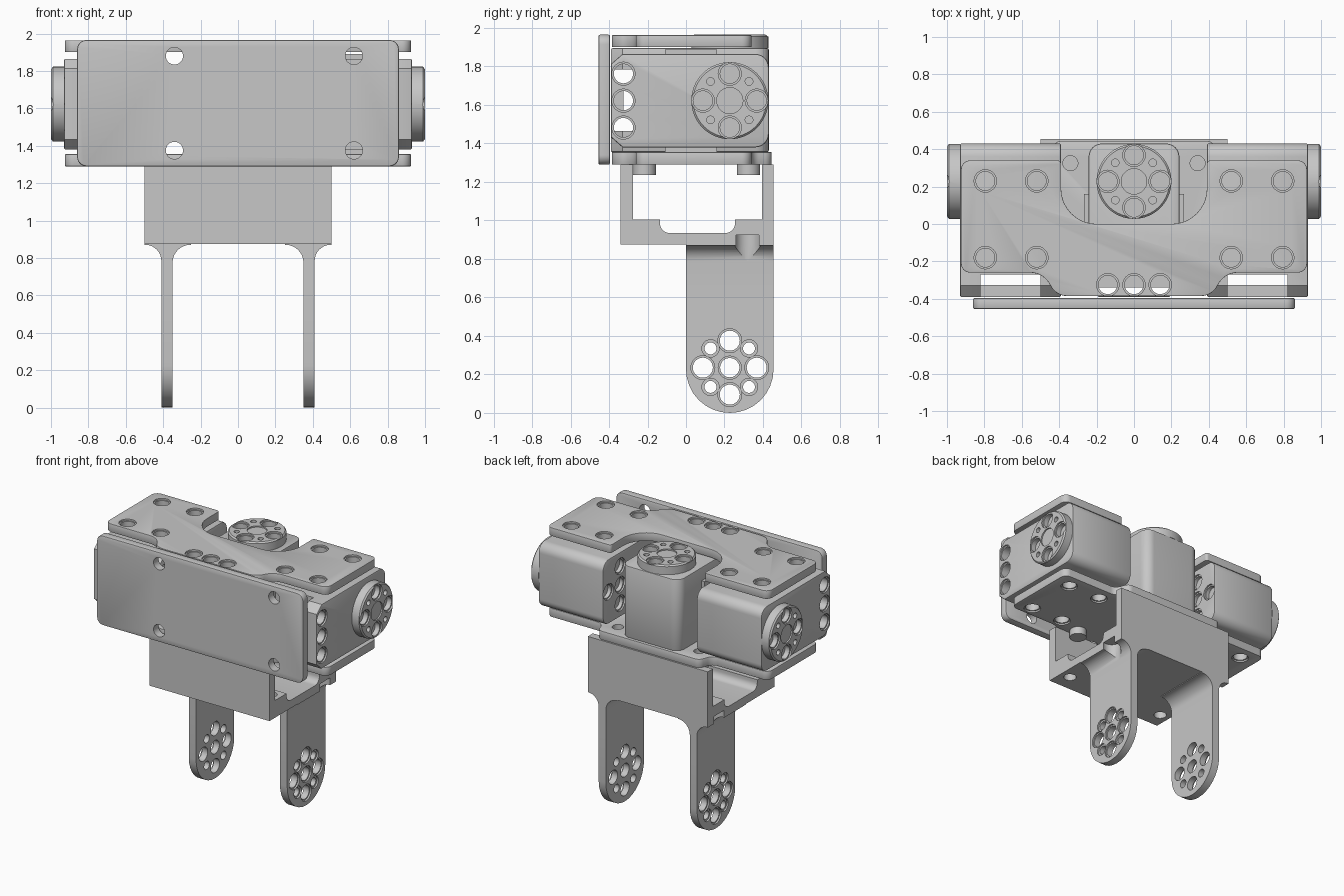
import bpy, bmesh, math
from mathutils import Vector, Matrix

if "Cube" in bpy.data.objects:
    bpy.data.objects.remove(bpy.data.objects["Cube"])

grey = bpy.data.materials.new("machined_grey")
grey.use_nodes = True
grey.diffuse_color = (0.57, 0.57, 0.57, 1)
for node in grey.node_tree.nodes:
    if node.type == 'BSDF_PRINCIPLED':
        node.inputs["Base Color"].default_value = (0.57, 0.57, 0.57, 1)
parts = []


def finish(name, bm):
    bmesh.ops.recalc_face_normals(bm, faces=bm.faces[:])
    mesh = bpy.data.meshes.new(name)
    bm.to_mesh(mesh)
    bm.free()
    mesh.materials.append(grey)
    ob = bpy.data.objects.new(name, mesh)
    bpy.context.collection.objects.link(ob)
    parts.append(ob)
    return ob


def rounded(points, steps=8):
    """Outline with a fillet radius as optional third value."""
    out = []
    flat = [Vector((p[0], p[1], 0)) for p in points]
    for i, p in enumerate(flat):
        r = points[i][2] if len(points[i]) > 2 else 0
        if not r:
            out.append(p)
            continue
        a = (flat[i - 1] - p).normalized()
        b = (flat[(i + 1) % len(flat)] - p).normalized()
        half = a.angle(b) / 2
        d = r / math.tan(half)
        c = p + (a + b).normalized() * r / math.sin(half)
        u, v = (p + a * d - c).normalized(), (p + b * d - c).normalized()
        out += [c + u.slerp(v, k / steps).normalized() * r for k in range(steps + 1)]
    return out


def prism(name, points, plane, lo, hi):
    """Extrude a rounded outline between lo and hi along the third axis."""
    i, j = "xyz".index(plane[0]), "xyz".index(plane[1])
    k = 3 - i - j
    bm = bmesh.new()
    verts = []
    for p in rounded(points):
        co = [0, 0, 0]
        co[i], co[j], co[k] = p.x, p.y, lo
        verts.append(bm.verts.new(co))
    bmesh.ops.remove_doubles(bm, verts=verts, dist=1e-5)
    face = bm.faces.new([v for v in verts if v.is_valid])
    ext = bmesh.ops.extrude_face_region(bm, geom=[face])["geom"]
    move = Vector((0, 0, 0))
    move[k] = hi - lo
    bmesh.ops.translate(bm, vec=move, verts=[g for g in ext if isinstance(g, bmesh.types.BMVert)])
    return finish(name, bm)


def box(name, x, y, z):
    return prism(name, [(x[0], y[0]), (x[1], y[0]), (x[1], y[1]), (x[0], y[1])], "xy", *z)


def turned(name, items, sides=32):
    """Turned solids: each item is (profile of (radius, height), place, axis)."""
    bm = bmesh.new()
    for profile, place, axis in items:
        rot = Vector((0, 0, 1)).rotation_difference(Vector(axis)).to_matrix()
        rings = []
        for r, h in profile:
            rings.append([bm.verts.new(Vector(place) + rot @ Vector((
                r * math.cos(2 * math.pi * s / sides), r * math.sin(2 * math.pi * s / sides), h)))
                for s in range(sides)])
        for a, b in zip(rings, rings[1:]):
            for s in range(sides):
                t = (s + 1) % sides
                bm.faces.new((a[s], a[t], b[t], b[s]))
        bm.faces.new(rings[0][::-1])
        bm.faces.new(rings[-1])
    return finish(name, bm)


def bake(ob):
    deps = bpy.context.evaluated_depsgraph_get()
    mesh = bpy.data.meshes.new_from_object(ob.evaluated_get(deps))
    ob.modifiers.clear()
    ob.data = mesh


def cut(ob, cutter):
    mod = ob.modifiers.new("cut", 'BOOLEAN')
    mod.operation, mod.solver, mod.object = 'DIFFERENCE', 'EXACT', cutter
    bake(ob)
    parts.remove(cutter)
    bpy.data.objects.remove(cutter)


def soften(ob, width=0.012):
    mod = ob.modifiers.new("edges", 'BEVEL')
    mod.width, mod.segments, mod.limit_method = width, 2, 'ANGLE'
    mod.angle_limit = math.radians(50)
    bake(ob)


def mirrored(half):
    return half + [(-p[0],) + tuple(p[1:]) for p in reversed(half)]


def hole(r, depth, lip=0.01, step=0.012):
    return [(r - lip, -depth), (r - lip, -step), (r, -step), (r, 0.03)]


def bore(r, depth):
    return [(r, -depth), (r, 0.03)]


def pattern(main, small, centre):
    """Hole circle of an output disc: list of (profile, u, v)."""
    cross = [(main, 0.14 * a, 0.14 * b) for a, b in ((1, 0), (-1, 0), (0, 1), (0, -1))]
    diag = [(small, 0.1 * a, 0.1 * b) for a in (1, -1) for b in (1, -1)]
    return cross + diag + [(centre, 0, 0)]


PIVOT = 0.2275
UP, DOWN = (0, 0, 1), (0, 0, -1)

# Motor body, modelled with its output axis along z
body = prism("centre_motor_body", mirrored([
    (0.2425, 0.43, 0.07), (0.2425, -0.33), (0.19, -0.39)]), "xy", 0, 0.54)
soften(body, 0.008)
cut(body, box("slot", (-1, 1), (-0.5, -0.27), (0.11, 0.43)))
cut(body, turned("ear_holes", [(hole(0.06, 0.7), (x, -0.325, 0.54), UP) for x in (-0.14, 0, 0.14)]))
cut(body, turned("rear_holes", [(hole(0.06, 0.04), (x, PIVOT + y, 0), DOWN)
                                for x, y in ((0, 0), (0.14, 0), (-0.14, 0), (0, 0.14), (0, -0.14))]))

# Output disc
horn = turned("centre_motor_disc", [([(0.2, 0), (0.2, 0.06), (0.19, 0.07)], (0, PIVOT, 0.54), UP)], 64)
cut(horn, turned("disc_holes", [(p, (u, PIVOT + v, 0.61), UP) for p, u, v in
                                pattern(hole(0.06, 0.05), bore(0.02, 0.03), bore(0.068, 0.01))]))

# Side pads of the motor
pads = [box("centre_motor_pad_" + n, (min(s * 0.23, s * 0.267), max(s * 0.23, s * 0.267)),
            (-0.11, 0.16), (0.1, 0.44)) for n, s in (("left", 1), ("right", -1))]

# Place three motors: left, right and upright centre
for side, s in (("left", 1), ("right", -1)):
    place = Matrix.Translation((s * 0.39, 0, 1.6225)) @ Matrix.Rotation(s * math.pi / 2, 4, 'Y')
    for src in [body, horn] + pads:
        ob = src.copy()
        ob.name = src.name.replace("centre", side)
        ob.matrix_world = place
        bpy.context.collection.objects.link(ob)
        parts.append(ob)
    xs = sorted((s * 0.49, s * 0.83))
    box(side + "_motor_plug", xs, (-0.39, -0.325), (1.565, 1.68))
for ob in [body, horn] + pads:
    ob.matrix_world = Matrix.Translation((0, 0, 1.355))

# Top and bottom plates
front_half = [(0.925, 0.34, 0.05), (0.925, -0.26, 0.05), (0.48, -0.26, 0.12), (0.42, -0.385, 0.1)]
top = prism("top_plate", mirrored([(0.39, 0.0, 0.19), (0.39, 0.34, 0.02)] + front_half), "xy", 1.9, 1.9625)
bottom = prism("bottom_plate", mirrored([(0.42, 0.445, 0.05), (0.46, 0.34, 0.06)] + front_half),
               "xy", 1.29, 1.355)
bolts = [(sx * 0.34, y) for sx in (1, -1) for y in (0.325, -0.215)]
for plate, z, axis in ((top, 1.9625, UP), (bottom, 1.29, DOWN)):
    soften(plate)
    spots = [(sx * x, y) for sx in (1, -1) for x in (0.52, 0.795) for y in (0.23, -0.18)]
    spots += [(x, -0.325) for x in (-0.14, 0, 0.14)]
    cut(plate, turned("plate_holes", [(hole(0.06, 0.2), (x, y, z), axis) for x, y in spots]))
cut(bottom, turned("bolt_holes", [(bore(0.04, 0.1), (x, y, 1.36), UP) for x, y in bolts]))
turned("bracket_bolts", [([(0.06, 0), (0.06, 0.065)], (x, y, 1.235), UP) for x, y in bolts])

# Front cover plate
cover = prism("front_plate", [(-0.86, 1.29, 0.05), (0.86, 1.29, 0.05), (0.86, 1.965, 0.05),
                              (-0.86, 1.965, 0.05)], "xz", -0.455, -0.395)
soften(cover, 0.008)
cut(cover, turned("cover_holes", [(bore(0.046, 0.2), (x, -0.455, z), (0, -1, 0))
                                  for x in (-0.34, 0.62) for z in (1.375, 1.88)]))

# Open-sided bracket under the bottom plate
bracket = prism("bracket", [
    (-0.34, 0.875), (0.455, 0.875), (0.455, 1.29), (0.395, 1.29), (0.395, 1.005),
    (0.255, 1.005), (0.255, 0.935, 0.05), (-0.135, 0.935, 0.05), (-0.135, 1.005),
    (-0.275, 1.005), (-0.275, 1.29), (-0.34, 1.29)], "yz", -0.5, 0.5)
cut(bracket, turned("front_floor_holes", [(bore(0.045, 0.3), (s * 0.42, -0.21, 1.1), UP) for s in (1, -1)]))
cut(bracket, turned("back_floor_pockets", [([(0.065, 0), (0.065, 0.125)], (s * 0.475, 0.32, 0.8), UP)
                                           for s in (1, -1)]))

# Legs with rounded feet and flared roots
for side, s in (("left", 1), ("right", -1)):
    leg = prism(side + "_leg", [(0, 0.6), (0, 0, 0.227), (0.455, 0, 0.227), (0.455, 0.6)],
                "yz", *sorted((s * 0.35, s * 0.41)))
    cut(leg, turned("leg_holes", [(p, (s * 0.41, PIVOT + u, 0.235 + v), (s, 0, 0)) for p, u, v in
                                  pattern(hole(0.062, 0.2), hole(0.045, 0.2, 0.014), hole(0.06, 0.2))]))
    root = prism(side + "_leg_root", [(s * x, z, r) for x, z, r in (
        (0.35, 0.6, 0), (0.41, 0.6, 0), (0.41, 0.87, 0.085), (0.5, 0.87, 0), (0.5, 0.88, 0),
        (0.25, 0.88, 0), (0.25, 0.87, 0), (0.35, 0.87, 0.095))], "xz", 0, 0.455)
    cut(root, turned("root_pocket", [([(0.065, 0), (0.065, 0.2)], (s * 0.475, 0.32, 0.79), UP)]))

# Smooth the round surfaces and keep edges sharp
for ob in bpy.context.selected_objects:
    ob.select_set(False)
for ob in parts:
    ob.select_set(True)
bpy.context.view_layer.objects.active = parts[0]
bpy.ops.object.shade_smooth_by_angle(angle=math.radians(30))
